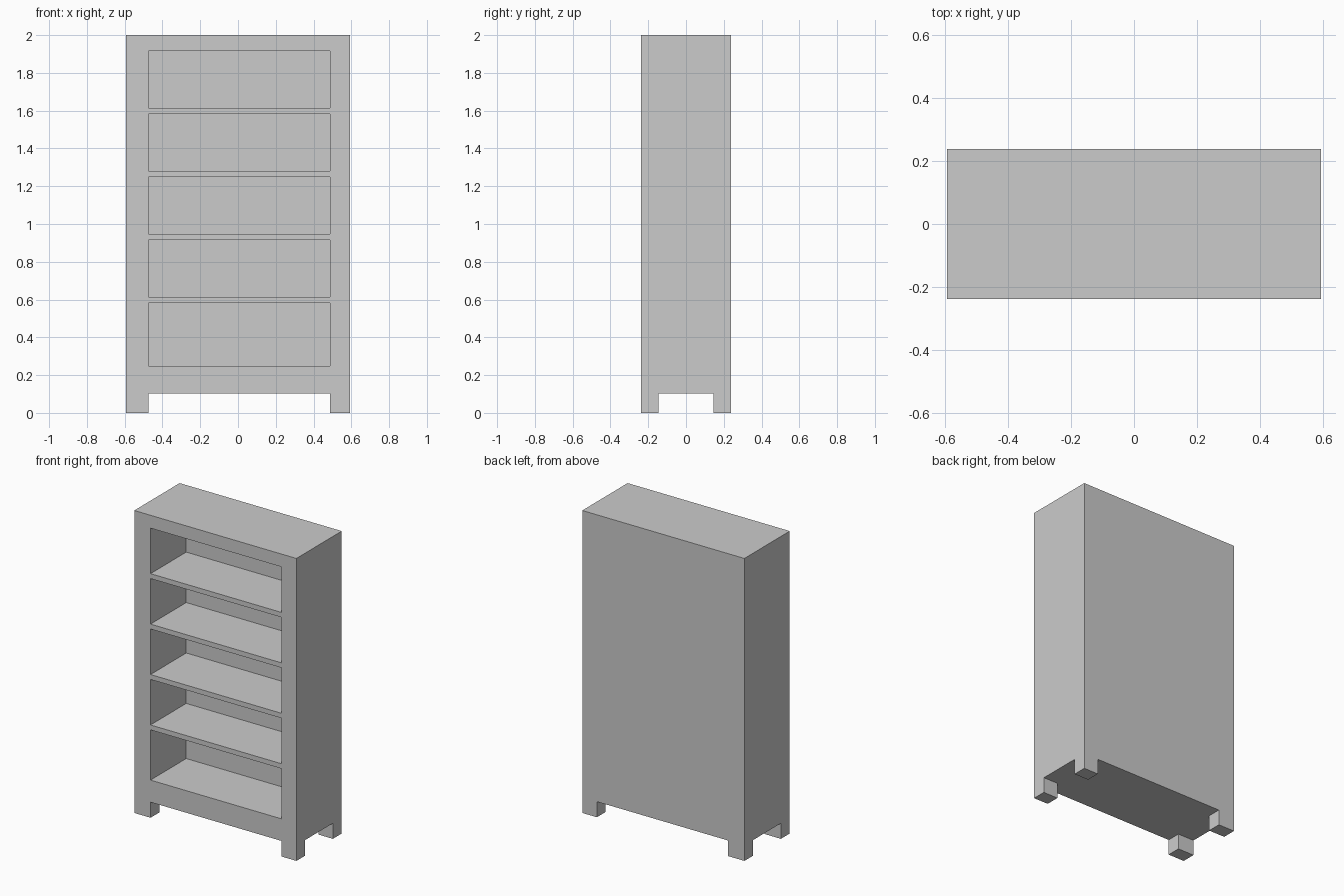
import bpy, bmesh

if "Cube" in bpy.data.objects:
    bpy.data.objects.remove(bpy.data.objects["Cube"])

HX, HY, TOP = 0.593, 0.237, 2.0      # outer half width, half depth, height
LX, RX = -0.474, 0.486               # inner edges of the left and right stiles
LEG_Y, LEG_TOP = 0.145, 0.103        # inner edge and height of the feet
BACK = 0.136                         # rear wall of the compartments
OVER = 0.1                           # cutter overshoot


def prism(bm, outline, z0, z1):
    """Closed vertical prism from a plan outline."""
    face = bm.faces.new([bm.verts.new((x, y, z0)) for x, y in outline])
    ext = bmesh.ops.extrude_face_region(bm, geom=[face])["geom"]
    for v in ext:
        if isinstance(v, bmesh.types.BMVert):
            v.co.z = z1


def rect(x0, x1, y0, y1):
    return [(x0, y0), (x1, y0), (x1, y1), (x0, y1)]


def make(name, prisms):
    bm = bmesh.new()
    for p in prisms:
        prism(bm, *p)
    bmesh.ops.recalc_face_normals(bm, faces=bm.faces[:])
    mesh = bpy.data.meshes.new(name)
    bm.to_mesh(mesh)
    bm.free()
    obj = bpy.data.objects.new(name, mesh)
    bpy.context.collection.objects.link(obj)
    return obj


# Solid block for the whole case
bookcase = make("bookcase", [(rect(-HX, HX, -HY, HY), 0, TOP)])

# Five open compartments, the lowest slightly taller
cuts = []
for i in range(5):
    top = 1.915 - i * 0.3335
    bottom = top - 0.301 if i < 4 else 0.249
    cuts.append((rect(LX, RX, -HY - OVER, BACK), bottom, top))

# Cross-shaped space underneath, leaving four corner feet
ex, ey = HX + OVER, HY + OVER
cross = [(LX, -ey), (RX, -ey), (RX, -LEG_Y), (ex, -LEG_Y), (ex, LEG_Y), (RX, LEG_Y),
         (RX, ey), (LX, ey), (LX, LEG_Y), (-ex, LEG_Y), (-ex, -LEG_Y), (LX, -LEG_Y)]
cuts.append((cross, -OVER, LEG_TOP))

cutter = make("opening_cutter", cuts)
cutter.hide_render = True

# Carve the openings, then drop the cutter
mod = bookcase.modifiers.new("openings", "BOOLEAN")
mod.operation = "DIFFERENCE"
mod.solver = "EXACT"
mod.object = cutter
bpy.context.view_layer.objects.active = bookcase
bpy.ops.object.modifier_apply(modifier=mod.name)
bpy.data.objects.remove(cutter)
